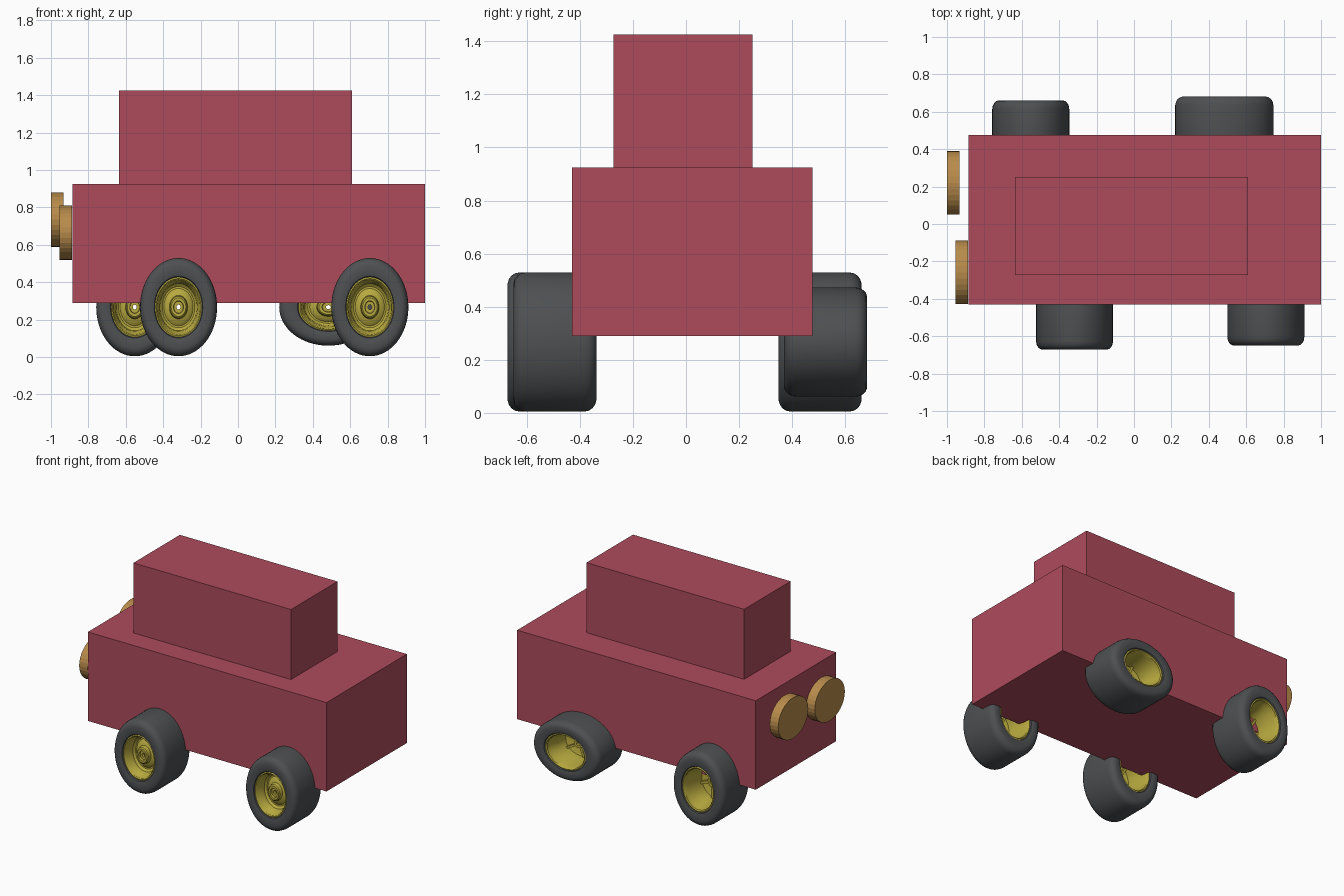
import bpy, bmesh, math
from mathutils import Matrix, Vector

if "Cube" in bpy.data.objects:
    bpy.data.objects.remove(bpy.data.objects["Cube"])


def material(name, rgb):
    m = bpy.data.materials.new(name)
    m.diffuse_color = (*rgb, 1)
    m.use_nodes = True
    m.node_tree.nodes["Principled BSDF"].inputs["Base Color"].default_value = m.diffuse_color
    return m


RED = material("red_paint", (0.42, 0.07, 0.105))
AMBER = material("amber", (0.48, 0.26, 0.07))
RUBBER = material("rubber", (0.075, 0.08, 0.085))
YELLOW = material("yellow_metal", (0.48, 0.40, 0.05))


def finish(bm, name, mat, smooth=False):
    bmesh.ops.recalc_face_normals(bm, faces=bm.faces)
    me = bpy.data.meshes.new(name)
    bm.to_mesh(me)
    bm.free()
    ob = bpy.data.objects.new(name, me)
    bpy.context.collection.objects.link(ob)
    me.materials.append(mat)
    if smooth:
        bpy.ops.object.select_all(action='DESELECT')
        ob.select_set(True)
        bpy.context.view_layer.objects.active = ob
        bpy.ops.object.shade_smooth_by_angle(angle=math.radians(35))
    return ob


def add_box(bm, lo, hi, turn=Matrix()):
    lo, hi = Vector(lo), Vector(hi)
    mat = turn @ Matrix.Translation((lo + hi) / 2) @ Matrix.Diagonal((*(hi - lo), 1))
    bmesh.ops.create_cube(bm, size=1, matrix=mat)


def box(name, lo, hi, mat):
    bm = bmesh.new()
    add_box(bm, lo, hi)
    return finish(bm, name, mat)


def lathe(profile, steps=64):
    """Spin a closed (radius, y) profile around the y axis."""
    bm = bmesh.new()
    rings = []
    for i in range(steps):
        a = 2 * math.pi * i / steps
        rings.append([bm.verts.new((r * math.cos(a), y, r * math.sin(a))) for r, y in profile])
    n = len(profile)
    for i in range(steps):
        p, q = rings[i], rings[(i + 1) % steps]
        for j in range(n):
            k = (j + 1) % n
            bm.faces.new((p[j], p[k], q[k], q[j]))
    return bm


# Body and cabin
box("body", (-0.885, -0.43, 0.29), (1.0, 0.477, 0.925), RED)
box("cabin", (-0.635, -0.273, 0.925), (0.61, 0.251, 1.425), RED)

# Oval headlights on the -x end
for side, x, y, z in (("left", -0.9675, 0.22, 0.735), ("right", -0.921, -0.259, 0.665)):
    bm = bmesh.new()
    bmesh.ops.create_cone(bm, cap_ends=True, segments=32, radius1=1, radius2=1, depth=1)
    bm.transform(Matrix.Translation((x, y, z)) @ Matrix.Diagonal((0.067, 0.17, 0.146, 1))
                 @ Matrix.Rotation(math.pi / 2, 4, 'Y'))
    finish(bm, "headlight_" + side, AMBER)

# Wheel sections: (radius, width position), unit radius and width
shoulder = [(0.60, -0.45), (0.63, -0.485), (0.70, -0.5), (0.84, -0.5), (0.90, -0.485),
            (0.95, -0.455), (0.985, -0.41), (1.0, -0.35)]
TYRE = shoulder + [(r, -y) for r, y in reversed(shoulder)]
RIM = [(0.62, -0.46), (0.58, -0.47), (0.555, -0.45), (0.54, -0.38), (0.50, -0.34),
       (0.48, -0.24), (0.42, -0.20), (0.38, -0.20), (0.32, -0.24), (0.24, -0.26),
       (0.22, -0.34), (0.19, -0.36), (0.13, -0.36), (0.12, -0.31), (0.05, -0.31),
       (0.05, 0.0), (0.13, 0.0), (0.17, -0.14), (0.36, -0.12), (0.46, -0.10),
       (0.48, 0.20), (0.54, 0.34), (0.555, 0.45), (0.58, 0.47), (0.62, 0.46)]


def wheel(name, centre, roll):
    # Oval wheels; the rolled one lies on its long side
    place = (Matrix.Translation(centre) @ Matrix.Rotation(roll, 4, 'Y')
             @ Matrix.Diagonal((0.206, 0.312, 0.2625, 1)))
    bm = lathe(TYRE)
    bm.transform(place)
    finish(bm, name + "_tyre", RUBBER, True)
    bm = lathe(RIM)
    # Stiffening ribs behind the rim disc
    for i in range(5):
        add_box(bm, (0.11, -0.16, -0.035), (0.475, -0.04, 0.035),
                Matrix.Rotation(2 * math.pi * i / 5 + 0.3, 4, 'Y'))
    bm.transform(place)
    finish(bm, name + "_rim", YELLOW, True)


# Wheels, each at its own spot
wheel("front_left_wheel", (-0.318, -0.516, 0.267), 0)
wheel("front_right_wheel", (0.705, -0.494, 0.267), 0)
wheel("back_left_wheel", (-0.552, 0.505, 0.267), 0)
wheel("back_right_wheel", (0.483, 0.526, 0.267), math.pi / 2)
